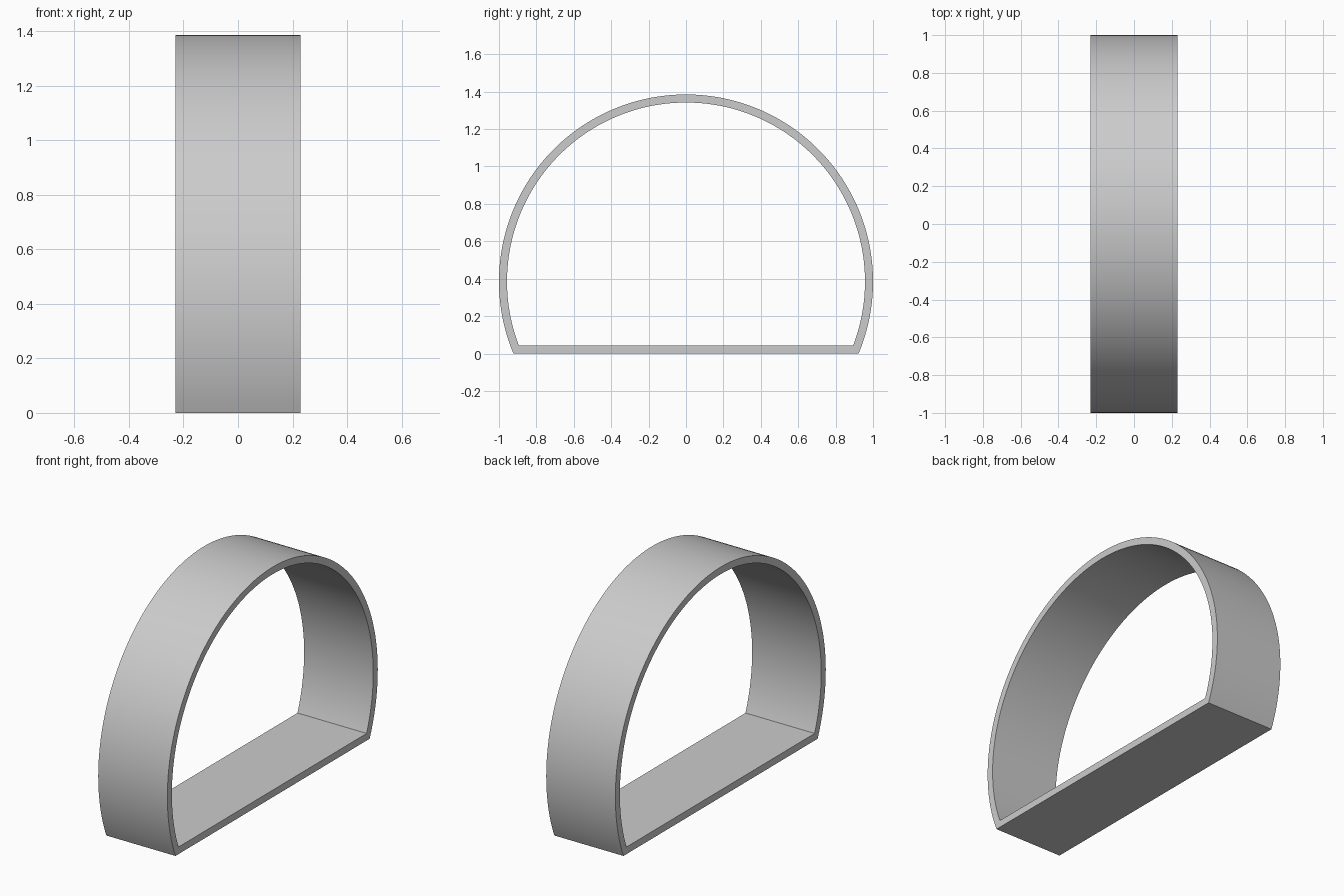
import bpy, bmesh, math

if "Cube" in bpy.data.objects:
    bpy.data.objects.remove(bpy.data.objects["Cube"])

HALF_WIDTH = 0.23
CENTRE_Z = 0.385
OUTER_R, INNER_R = 1.0, 0.957
FLOOR_TOP = 0.043
SEGMENTS = 128


def arc(bm, radius, base_z):
    """Arc in the YZ plane, cut off flat at base_z on both sides."""
    start = math.asin((base_z - CENTRE_Z) / radius)
    sweep = math.pi - 2 * start
    verts = []
    for i in range(SEGMENTS + 1):
        a = start + sweep * i / SEGMENTS
        verts.append(bm.verts.new((-HALF_WIDTH, radius * math.cos(a),
                                   CENTRE_Z + radius * math.sin(a))))
    return verts


# Flat-bottomed ring profile: the last quad closes the loop as the floor
bm = bmesh.new()
outer = arc(bm, OUTER_R, 0.0)
inner = arc(bm, INNER_R, FLOOR_TOP)
n = len(outer)
faces = [bm.faces.new((outer[i], outer[(i + 1) % n], inner[(i + 1) % n], inner[i]))
         for i in range(n)]

# Extrude the profile across the width
ext = bmesh.ops.extrude_face_region(bm, geom=faces, use_keep_orig=True)
moved = [g for g in ext["geom"] if isinstance(g, bmesh.types.BMVert)]
bmesh.ops.translate(bm, verts=moved, vec=(2 * HALF_WIDTH, 0, 0))
bmesh.ops.recalc_face_normals(bm, faces=bm.faces)

mesh = bpy.data.meshes.new("arched_band")
bm.to_mesh(mesh)
bm.free()
band = bpy.data.objects.new("arched_band", mesh)
bpy.context.collection.objects.link(band)

# Smooth curve, crisp rims and floor corners
bpy.context.view_layer.objects.active = band
band.select_set(True)
bpy.ops.object.shade_smooth_by_angle(angle=math.radians(30))
